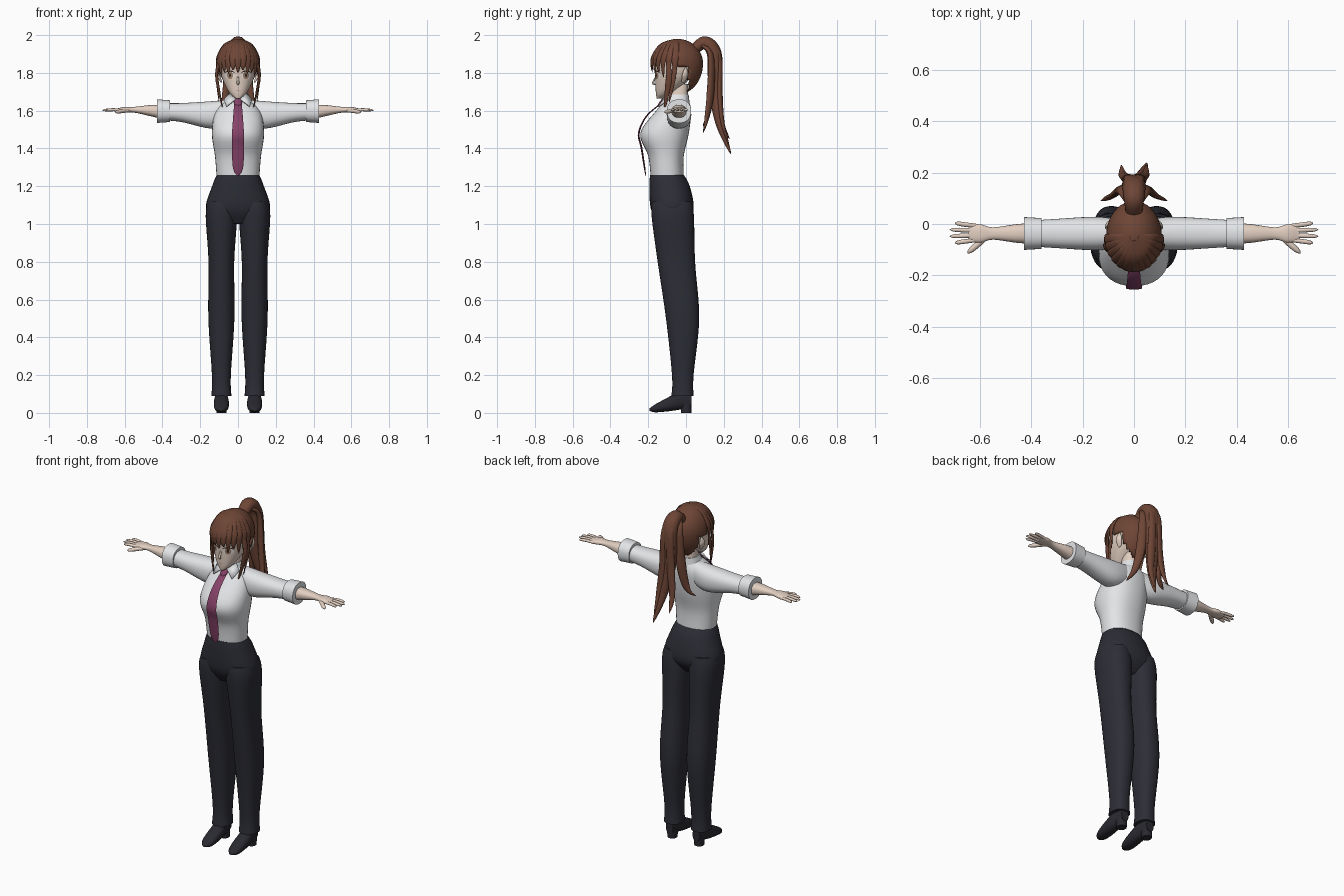
import bpy, bmesh, math
from mathutils import Vector
from mathutils.bvhtree import BVHTree

default_cube = bpy.data.objects.get("Cube")
if default_cube:
    bpy.data.objects.remove(default_cube)


def material(name, red, green, blue):
    mat = bpy.data.materials.new(name)
    mat.use_nodes = True
    mat.diffuse_color = (red, green, blue, 1)
    shader = mat.node_tree.nodes["Principled BSDF"]
    shader.inputs["Base Color"].default_value = mat.diffuse_color
    return mat


HAIR = material("brown hair", .155, .06, .036)
SKIN = material("pale skin", .76, .62, .53)
SHIRT = material("white cotton", .78, .79, .81)
PANTS = material("charcoal cloth", .026, .027, .037)
SHOE = material("dark leather", .022, .022, .03)
TIE = material("plum silk", .24, .055, .14)
WHITE = material("eye white", .8, .78, .77)
IRIS = material("hazel iris", .36, .22, .14)
DARK = material("dark lash", .04, .02, .016)
LIP = material("soft lip", .5, .27, .23)


def smooth_path(rows, steps):
    """Catmull-Rom interpolation through rows of numbers."""
    path = []
    last = len(rows) - 1
    for i in range(last):
        before, start, end, after = [Vector(rows[min(max(i + k, 0), last)])
                                     for k in (-1, 0, 1, 2)]
        leave, arrive = (end - before) / 2, (after - start) / 2
        for k in range(steps):
            t = k / steps
            ease = t * t * (3 - 2 * t)
            path.append(start.lerp(end, ease) + leave * t * (1 - t) ** 2
                        - arrive * t * t * (1 - t))
    return path + [Vector(rows[last])]


def finish(name, bm, mat, mirror=False):
    bmesh.ops.recalc_face_normals(bm, faces=bm.faces)
    mesh = bpy.data.meshes.new(name)
    bm.to_mesh(mesh)
    bm.free()
    mesh.materials.append(mat)
    obj = bpy.data.objects.new(name, mesh)
    bpy.context.collection.objects.link(obj)
    bpy.ops.object.select_all(action="DESELECT")
    bpy.context.view_layer.objects.active = obj
    obj.select_set(True)
    bpy.ops.object.shade_smooth_by_angle(angle=math.radians(60))
    if mirror:
        obj.modifiers.new("Mirror", "MIRROR").use_mirror_merge = False
    return obj


def bridge(rings):
    """Join closed rings of points and cap both ends."""
    bm = bmesh.new()
    loops = [[bm.verts.new(point) for point in ring] for ring in rings]
    for a, b in zip(loops, loops[1:]):
        for i in range(len(a)):
            bm.faces.new((a[i - 1], a[i], b[i], b[i - 1]))
    bm.faces.new(loops[0])
    bm.faces.new(loops[-1])
    return bm


def circle(count):
    for i in range(count):
        angle = math.tau * i / count
        yield math.cos(angle), math.sin(angle)


def loft(name, axis, rows, mat, centre=0, mirror=False):
    """Row: place on the axis, half width about centre, then low and high extents."""
    rings = []
    for place, half, low, high in smooth_path(rows, 5):
        ring = []
        for c, s in circle(36):
            u = centre + half * math.copysign(abs(c) ** .88, c)
            v = (low + high) / 2 + (high - low) / 2 * math.copysign(abs(s) ** .88, s)
            ring.append({"x": (place, u, v), "y": (u, place, v), "z": (u, v, place)}[axis])
        rings.append(ring)
    return finish(name, bridge(rings), mat, mirror)


def strand(name, points, width, mat, centre, flat=.4, root=.4, tip=3, mirror=False):
    """Lock that swells from its root and tapers to its tip, flat towards centre."""
    path = smooth_path(points, 6)
    last = len(path) - 1
    rings = []
    for i, point in enumerate(path):
        t = i / last
        along = (path[min(i + 1, last)] - path[max(i - 1, 0)]).normalized()
        out = point - Vector(centre)
        out = (out - along * out.dot(along)).normalized()
        side = along.cross(out)
        w = width * (root + (1 - root) * min(1, 2 * t)) * (1 - .97 * t ** tip)
        rings.append([point + side * w * c + out * w * flat * s for c, s in circle(12)])
    return finish(name, bridge(rings), mat, mirror)


# Shirt: body, sleeves, rolled cuffs and collar
loft("shirt_body", "z", [(1.25, .113, -.187, -.012), (1.36, .122, -.2, -.012),
     (1.48, .138, -.242, .015), (1.6, .118, -.158, .027), (1.665, .045, -.1, .01)], SHIRT)
arm = dict(centre=-.037, mirror=True)
loft("sleeve", "x", [(.04, .05, 1.53, 1.66), (.14, .065, 1.505, 1.65),
     (.3, .057, 1.54, 1.64), (.4, .05, 1.55, 1.64)], SHIRT, **arm)
loft("sleeve_cuff", "x", [(.36, .06, 1.54, 1.655), (.43, .064, 1.535, 1.66)], SHIRT, **arm)
loft("collar_band", "z", [(1.63, .066, -.125, .02), (1.685, .046, -.09, .014)], SHIRT)
bm = bmesh.new()
flap = [(.008, -.118, 1.66), (.046, -.08, 1.69), (.074, -.092, 1.655), (.06, -.142, 1.62)]
bm.faces.new([bm.verts.new(corner) for corner in flap])
collar = finish("collar_flap", bm, SHIRT, mirror=True)
collar.modifiers.new("Thickness", "SOLIDIFY").thickness = .006

# Tie hanging over the chest, with its knot
chest = (0, .3, 1.5)
strand("tie", [(0, -.13, 1.64), (0, -.21, 1.57), (0, -.25, 1.48), (0, -.235, 1.4),
       (0, -.213, 1.255)], .032, TIE, chest, flat=.15, root=.6, tip=20)
strand("tie_knot", [(0, -.115, 1.66), (0, -.15, 1.62)], .024, TIE, chest, flat=.5, root=.8)

# Trousers: hips and legs
loft("trouser_hips", "z", [(1.26, .113, -.19, -.012), (1.2, .137, -.194, .02),
     (1.08, .168, -.186, .04), (1, .08, -.14, -.01)], PANTS)
leg = dict(centre=.088, mirror=True)
loft("trouser_leg", "z", [(1.12, .07, -.18, .03), (1.04, .083, -.182, .042),
     (.8, .068, -.15, .048), (.5, .069, -.106, .07), (.2, .05, -.074, .04),
     (.09, .053, -.077, .04)], PANTS, **leg)

# Shoes with separate heels
loft("shoe", "y", [(-.192, .012, .01, .025), (-.16, .034, .003, .047), (-.08, .04, .01, .09),
     (-.02, .033, .02, .12), (.03, .024, .03, .1)], SHOE, **leg)
loft("shoe_heel", "z", [(0, .026, -.026, .028), (.05, .029, -.03, .03)], SHOE, **leg)

# Forearms with palms, fingers and thumbs
loft("forearm_and_palm", "x", [(.38, .042, 1.55, 1.63), (.46, .036, 1.57, 1.63),
     (.55, .024, 1.59, 1.62), (.6, .036, 1.59, 1.62), (.645, .03, 1.59, 1.61)], SKIN, **arm)
digit = dict(mat=SKIN, centre=(.6, 0, 1), flat=.9, root=.9, tip=8, mirror=True)
for finger, spread in {"index": -3, "middle": -1, "ring": 1, "little": 3}.items():
    strand(finger + "_finger", [(.61, -.035 + spread * .009, 1.602),
           (.66, -.035 + spread * .011, 1.605),
           (.722 - spread ** 2 * .0025, -.035 + spread * .013, 1.602)], .009, **digit)
strand("thumb", [(.57, -.045, 1.602), (.61, -.08, 1.598), (.65, -.114, 1.592)], .012, **digit)

# Neck, head, ears and nose
loft("neck", "z", [(1.62, .05, -.09, .01), (1.74, .036, -.08, .01)], SKIN)
head = loft("head", "z", [(1.664, .012, -.155, -.125), (1.7, .05, -.16, -.06),
            (1.79, .09, -.163, .04), (1.88, .093, -.163, .06), (1.96, .035, -.08, 0)], SKIN)
skull = (0, -.045, 1.84)
strand("ear", [(.088, -.015, 1.75), (.104, -.004, 1.79), (.1, 0, 1.83)], .02, SKIN,
       skull, mirror=True)
strand("nose", [(0, -.157, 1.785), (0, -.174, 1.747), (0, -.158, 1.737)], .008, SKIN,
       skull, flat=.8)

# Painted facial details: thin plates following the face
surface = BVHTree.FromPolygons([v.co for v in head.data.vertices],
                               [p.vertices[:] for p in head.data.polygons])


def face_plate(name, x, z, half_width, half_height, mat, layer, bend=0, mirror=True):
    """Oval laid on the head; bend lowers its two ends."""
    bm = bmesh.new()
    loops = []
    for scale in (.1, .4, .7, 1):
        loop = []
        for c, s in circle(20):
            start = Vector((x + half_width * scale * c, -1,
                            z + half_height * scale * s - bend * (scale * c) ** 2))
            hit = surface.ray_cast(start, Vector((0, 1, 0)))[0]
            loop.append(bm.verts.new(hit - Vector((0, layer * .001, 0))))
        loops.append(loop)
    bm.faces.new(loops[0])
    for a, b in zip(loops, loops[1:]):
        for i in range(len(a)):
            bm.faces.new((a[i - 1], a[i], b[i], b[i - 1]))
    finish(name, bm, mat, mirror)


face_plate("eye_white", .043, 1.787, .025, .021, WHITE, layer=1)
face_plate("iris", .042, 1.787, .016, .02, IRIS, layer=2)
face_plate("pupil", .042, 1.787, .006, .009, DARK, layer=3)
face_plate("upper_lash", .043, 1.81, .029, .0035, DARK, layer=3, bend=.011)
face_plate("eyebrow", .043, 1.838, .024, .002, HAIR, layer=2, bend=.005)
face_plate("mouth", 0, 1.706, .014, .002, LIP, layer=1, mirror=False)

# Hair cap, open around the face and ears
bm = bmesh.new()
bmesh.ops.create_uvsphere(bm, u_segments=40, v_segments=28, radius=1)
for v in bm.verts:
    height = .13 if v.co.z > 0 else .165
    v.co = Vector((v.co.x * .108, v.co.y * .135 - .045, v.co.z * height + 1.85))
opening = []
for face in bm.faces:
    middle = face.calc_center_median()
    in_face = middle.y < -.05 and middle.z < 1.88
    by_ear = middle.y < .015 and middle.z < 1.825
    if in_face or by_ear:
        opening.append(face)
bmesh.ops.delete(bm, geom=opening, context="FACES")
cap = finish("hair_cap", bm, HAIR)
cap.modifiers.new("Thickness", "SOLIDIFY").thickness = .006

# Fringe fanning from the crown, longer towards the temples
for i in range(13):
    turn = math.radians(14 * (i - 6))
    across, forward = math.sin(turn), math.cos(turn)
    end = 1.8 + .016 * (i % 2) - .045 * abs(across) ** 3
    course = [(.15, 1.976), (.67, 1.95), (1, 1.89), (1.06, 1.84), (1.02, end)]
    strand("fringe_lock_" + str(i), [(across * .105 * reach, -.045 - forward * .13 * reach, z)
           for reach, z in course], .023, HAIR, skull, flat=.35)
strand("temple_lock", [(.09, -.1, 1.91), (.113, -.09, 1.8), (.1, -.1, 1.7), (.078, -.115, 1.6)],
       .019, HAIR, skull, mirror=True)
strand("cheek_lock", [(.1, -.06, 1.87), (.113, -.065, 1.78), (.1, -.09, 1.64)],
       .014, HAIR, skull, mirror=True)

# Ponytail: one thick tail, with loose tails on both sides of it
tail_core = (0, .05, 1.7)
strand("ponytail", [(0, .045, 1.925), (0, .1, 1.96), (0, .15, 1.9), (0, .155, 1.72),
       (.025, .18, 1.53), (.05, .238, 1.37)], .053, HAIR, tail_core, flat=.85, root=.6)
for side, name in ((1, "left"), (-1, "right")):
    drop = .02 * side
    strand(name + "_outer_tail", [(side * .012, .07, 1.95), (side * .045, .13, 1.9),
           (side * .06, .13, 1.7), (side * .085, .11, 1.56), (side * .13, .09, 1.5 - drop)],
           .03, HAIR, tail_core, flat=.6)
    strand(name + "_back_tail", [(side * .01, .1, 1.98), (side * .02, .175, 1.9),
           (side * .028, .18, 1.68), (side * .045, .195, 1.53), (side * .05, .23, 1.43 - drop)],
           .027, HAIR, tail_core, flat=.6)
